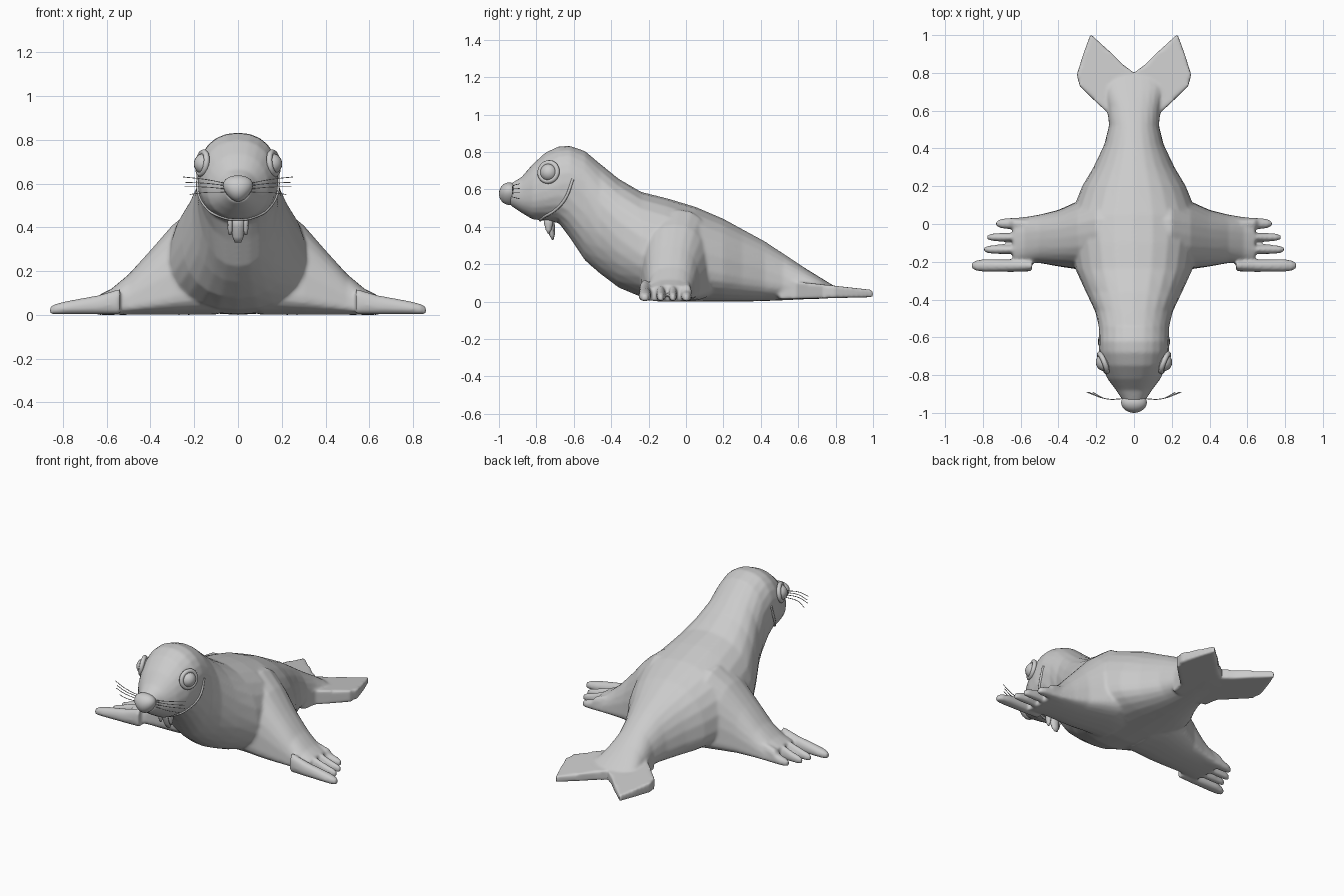
import bpy, bmesh, math
from mathutils import Vector

if "Cube" in bpy.data.objects:
    bpy.data.objects.remove(bpy.data.objects["Cube"])


def ring(half, top, bottom, f=0.5, e=2.0, n=24):
    """Rounded section (u, z); f is the height fraction of its widest point."""
    zw = bottom + f * (top - bottom)
    pts = []
    for i in range(n):
        a = 2 * math.pi * i / n
        c, s = math.cos(a), math.sin(a)
        u = half * math.copysign(abs(c) ** (2 / e), c)
        k = math.copysign(abs(s) ** (2 / e), s)
        pts.append((u, zw + k * ((top - zw) if s > 0 else (zw - bottom))))
    return pts


def loft(bm, rings):
    """Skin closed rings of equal length and cap both ends."""
    vs = [[bm.verts.new(p) for p in r] for r in rings]
    faces = [bm.faces.new(vs[0]), bm.faces.new(vs[-1][::-1])]
    n = len(vs[0])
    for a, b in zip(vs, vs[1:]):
        for i in range(n):
            j = (i + 1) % n
            faces.append(bm.faces.new((a[i], a[j], b[j], b[i])))
    bmesh.ops.recalc_face_normals(bm, faces=faces)


def to_object(bm, name):
    me = bpy.data.meshes.new(name)
    bm.to_mesh(me)
    bm.free()
    ob = bpy.data.objects.new(name, me)
    bpy.context.collection.objects.link(ob)
    return ob


def smooth(ob):
    for p in ob.data.polygons:
        p.use_smooth = True


def tube(name, paths, radius, res=2):
    """Thin round strands along smooth paths."""
    cu = bpy.data.curves.new(name, 'CURVE')
    cu.dimensions = '3D'
    cu.bevel_depth = radius
    cu.bevel_resolution = res
    cu.resolution_u = 6
    cu.use_fill_caps = True
    for path in paths:
        sp = cu.splines.new('BEZIER')
        sp.bezier_points.add(len(path) - 1)
        for bp, p in zip(sp.bezier_points, path):
            bp.co = p
            bp.handle_left_type = bp.handle_right_type = 'AUTO'
    ob = bpy.data.objects.new(name, cu)
    bpy.context.collection.objects.link(ob)
    return ob


# Trunk, neck and head: y, top, bottom, half width, widest-height fraction
trunk = [
    (-.94, .63, .515, .055, .5), (-.88, .665, .475, .095, .45),
    (-.82, .735, .44, .14, .45), (-.75, .798, .432, .172, .45),
    (-.68, .83, .42, .185, .5), (-.62, .833, .34, .185, .6),
    (-.54, .805, .22, .187, .6), (-.46, .738, .15, .207, .5),
    (-.36, .657, .075, .255, .45), (-.24, .587, .025, .31, .4),
    (-.1, .552, .003, .335, .35), (.05, .507, 0, .335, .35),
    (.2, .443, 0, .275, .33), (.3, .388, 0, .215, .33),
    (.42, .323, .003, .158, .33), (.52, .257, .007, .133, .33),
    (.62, .19, .012, .14, .33), (.72, .128, .015, .16, .33),
    (.79, .085, .02, .14, .33)]
bm = bmesh.new()
loft(bm, [[(u, y, z) for u, z in ring(w, t, b, f, 2.2)] for y, t, b, w, f in trunk])

# Forked tail fluke
half = [(.06, .845), (.12, .905), (.23, 1.005), (.265, .91), (.303, .79),
        (.287, .73), (.2, .645), (.14, .59), (.125, .5)]
outline = [(0, .80)] + half + [(-x, y) for x, y in half[::-1]]
loft(bm, [[(x, y, .012 + .012 * max(0, y - .5) * 2) for x, y in outline],
          [(x, y, .062 + (1 - y) * .11) for x, y in outline]])

# Front flippers: x, front y, rear y, top
flipper = [(.1, -.24, .15, .5), (.2, -.24, .16, .49), (.3, -.24, .12, .41),
           (.4, -.225, .075, .295), (.5, -.207, .05, .185),
           (.58, -.207, .037, .118), (.64, -.215, .033, .088)]
# Fingers: tip x, centre y, half width
fingers = [(.86, -.22, .034), (.795, -.135, .024), (.78, -.07, .023), (.73, .002, .03)]
for s in (-1, 1):
    loft(bm, [[(s * x, (a + b) / 2 + u, z)
               for u, z in ring((b - a) / 2, t, 0, .2, 2.5)] for x, a, b, t in flipper])
    for tip, yc, w in fingers:
        rows = [(.54, .9, .12), (.64, 1, .09), (tip - .07, 1, .062),
                (tip - .025, .85, .05), (tip, .4, .038)]
        loft(bm, [[(s * x, yc + u, z) for u, z in ring(w * k, t, .002, .4, 2.2, 12)]
                  for x, k, t in rows])

# Fuse everything into one smooth skin
body = to_object(bm, "body")
rm = body.modifiers.new("fuse", 'REMESH')
rm.mode = 'VOXEL'
rm.voxel_size = .009
rm.use_smooth_shade = True
sm = body.modifiers.new("soften", 'SMOOTH')
sm.factor = .5
sm.iterations = 6
bpy.context.view_layer.update()
skin = body.evaluated_get(bpy.context.evaluated_depsgraph_get())


def on_skin(p):
    return skin.closest_point_on_mesh(Vector(p))[1]


# Jaw fold running under the chin and up both cheeks
side = [(.1, -.755, .45), (.16, -.70, .48), (.19, -.645, .55), (.185, -.605, .655)]
fold = [(-x, y, z) for x, y, z in side[::-1]] + [(0, -.78, .43)] + side
tube("jaw_fold", [[on_skin(p) for p in fold]], .008)

# Nose: ball narrowing downwards
bpy.ops.mesh.primitive_uv_sphere_add(segments=24, ring_count=16, radius=1)
nose = bpy.context.object
nose.name = "nose"
for v in nose.data.vertices:
    k = 1 + .3 * v.co.z
    v.co = Vector((v.co.x * .066 * k, -.945 + v.co.y * .055, .577 + v.co.z * .06))
smooth(nose)

# Eyes with raised lids
for s, tag in ((-1, "left"), (1, "right")):
    bpy.ops.mesh.primitive_uv_sphere_add(segments=20, ring_count=12, radius=.048,
                                         location=(s * .154, -.732, .69))
    bpy.context.object.name = "eye_" + tag
    smooth(bpy.context.object)
    rot = Vector((s, -.4, .15)).to_track_quat('Z', 'Y').to_euler()
    bpy.ops.mesh.primitive_torus_add(major_segments=28, minor_segments=8,
                                     major_radius=.05, minor_radius=.014,
                                     location=(s * .163, -.735, .693), rotation=rot)
    bpy.context.object.name = "eyelid_" + tag
    smooth(bpy.context.object)

# Whiskers: end x, start z, end z
strands = [(.25, .60, .63), (.24, .59, .605), (.245, .575, .585), (.22, .56, .55)]
tube("whiskers", [[(s * .05, -.925, a), (s * .15, -.925, (a + b) / 2 + .004),
                   (s * x, -.89, b)] for s in (-1, 1) for x, a, b in strands], .002, 1)

# Chin tuft: a centre blade and two short side blades
bm = bmesh.new()
for x, w, zb, yb in ((-.036, .013, .365, -.735), (.036, .013, .365, -.735),
                     (0, .032, .33, -.712)):
    rows = []
    for t, k, d in ((0, 1, .028), (.45, 1, .024), (.8, .8, .015), (1, .45, .004)):
        z = .46 + (zb - .46) * t
        y = -.735 + (yb + .735) * t
        rows.append([(x + w * k * math.cos(a), y + d * math.sin(a), z)
                     for a in (math.pi * i / 4 for i in range(8))])
    loft(bm, rows)
smooth(to_object(bm, "chin_tuft"))
